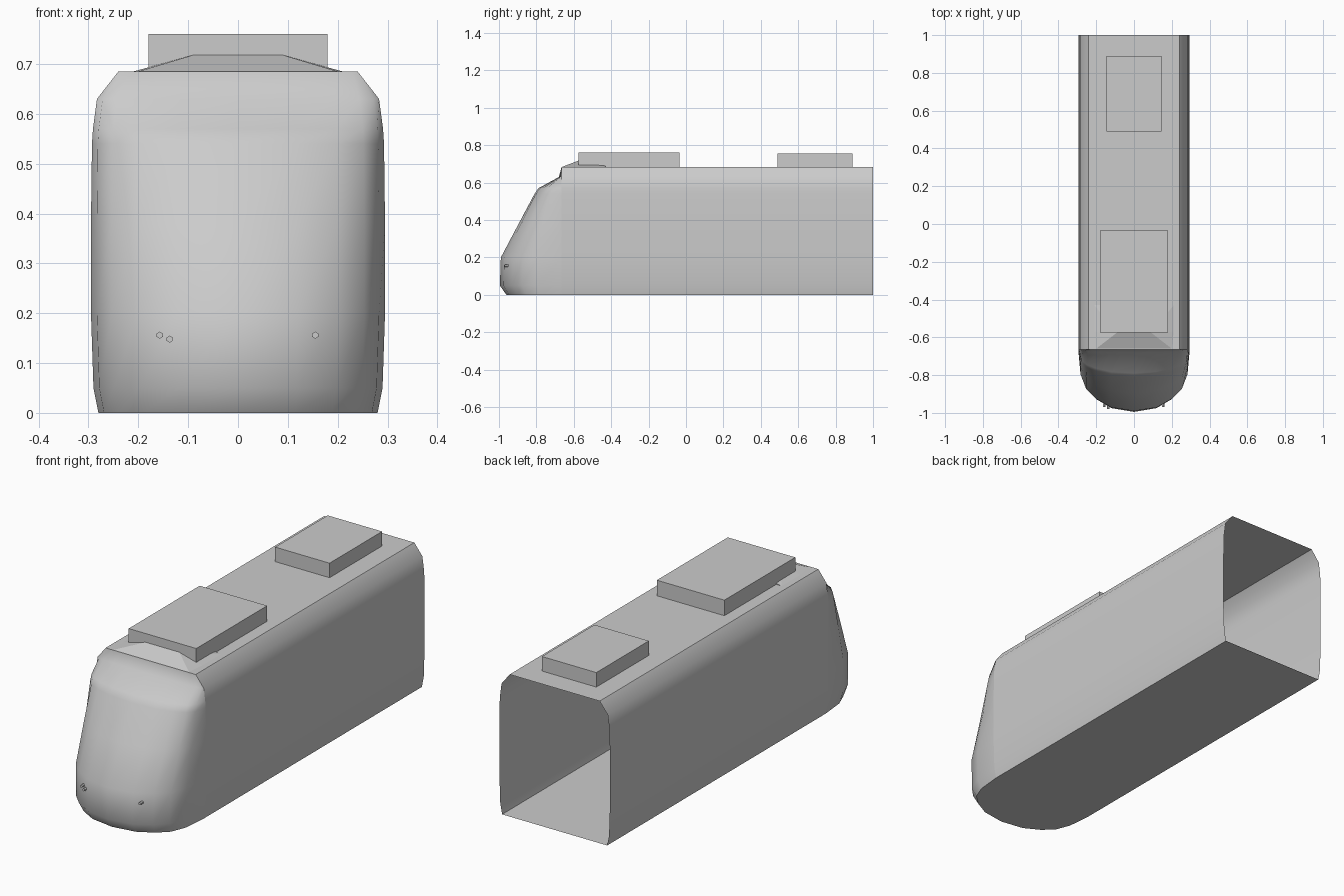
import bpy, bmesh, math
from mathutils import Matrix

cube = bpy.data.objects.get("Cube")
if cube:
    bpy.data.objects.remove(cube, do_unlink=True)

grey = bpy.data.materials.new("light grey")
grey.use_nodes = True
grey.diffuse_color = (0.6, 0.6, 0.6, 1)
grey.node_tree.nodes["Principled BSDF"].inputs["Base Color"].default_value = (0.6, 0.6, 0.6, 1)

SEAM, BACK = -0.665, 1.0
# Height, half width and nose depth of each level of the shell
LEVELS = [(0, 0.28, 0.295), (0.05, 0.29, 0.33), (0.2, 0.295, 0.325), (0.38, 0.295, 0.23),
          (0.54, 0.293, 0.145), (0.57, 0.291, 0.125), (0.63, 0.283, 0.015), (0.685, 0.24, 0)]
# Plan of the nose: share of the half width, share of the depth
PLAN = [(1, 0), (0.96, 0.4), (0.86, 0.64), (0.68, 0.8), (0.41, 0.94), (0, 1)]
PLAN += [(-u, d) for u, d in reversed(PLAN[:-1])]


def finish(name, bm, angle=None):
    mesh = bpy.data.meshes.new(name)
    bm.to_mesh(mesh)
    bm.free()
    mesh.materials.append(grey)
    ob = bpy.data.objects.new(name, mesh)
    bpy.context.collection.objects.link(ob)
    if angle:
        bpy.ops.object.select_all(action='DESELECT')
        ob.select_set(True)
        bpy.context.view_layer.objects.active = ob
        bpy.ops.object.shade_smooth_by_angle(angle=math.radians(angle))
    return ob


def skin(bm, rows):
    """Bridge successive rows of points with quads."""
    rows = [[bm.verts.new(p) for p in row] for row in rows]
    for a, b in zip(rows, rows[1:]):
        for i in range(len(a) - 1):
            bm.faces.new((a[i], b[i], b[i + 1], a[i + 1]))


def box(name, half_width, y0, y1, z0, z1):
    bm = bmesh.new()
    bmesh.ops.create_cube(bm, size=1, matrix=Matrix.Translation((0, (y0 + y1) / 2, (z0 + z1) / 2))
                          @ Matrix.Diagonal((2 * half_width, y1 - y0, z1 - z0, 1)))
    finish(name, bm)


# Hollow body, open at the back: sides and roof
section = [(w, z) for z, w, d in LEVELS] + [(-w, z) for z, w, d in reversed(LEVELS)]
bm = bmesh.new()
skin(bm, [[(x, y, z) for x, z in section] for y in (BACK, SEAM)])
finish("body_shell", bm, 40)

# Rounded raked nose
bm = bmesh.new()
skin(bm, [[(w * u, SEAM - d * f, z) for u, f in PLAN] for z, w, d in reversed(LEVELS)])
bmesh.ops.remove_doubles(bm, verts=bm.verts, dist=0.0001)
finish("nose", bm, 60)

# Flat floor following the nose plan
z, w, d = LEVELS[0]
bm = bmesh.new()
outline = [(-w, BACK, z), (w, BACK, z)] + [(w * u, SEAM - d * f, z) for u, f in PLAN]
face = bm.faces.new([bm.verts.new(p) for p in outline])
face.normal_update()
if face.normal.z > 0:
    face.normal_flip()
finish("floor", bm)

# Roof equipment boxes
box("front_roof_box", 0.18, -0.575, -0.035, 0.685, 0.76)
box("rear_roof_box", 0.145, 0.49, 0.89, 0.685, 0.755)

# Low faceted fairing under the front roof box
bm = bmesh.new()
base = [(0.2, -0.66, 0.685), (0.21, -0.57, 0.685), (0.21, -0.43, 0.685)]
ridge = [(0.09, -0.575, 0.718), (0.12, -0.52, 0.705), (0.15, -0.43, 0.695)]
points = base + ridge + [(-x, y, z) for x, y, z in base + ridge]
bmesh.ops.convex_hull(bm, input=[bm.verts.new(p) for p in points])
finish("roof_fairing", bm)

# Small hexagonal pins on the nose
for name, x, y, z in (("right_outer_pin", -0.157, -0.955, 0.156),
                      ("right_inner_pin", -0.137, -0.965, 0.148),
                      ("left_pin", 0.155, -0.955, 0.156)):
    bm = bmesh.new()
    bmesh.ops.create_cone(bm, cap_ends=True, segments=6, radius1=0.007, radius2=0.007, depth=0.03,
                          matrix=Matrix.Translation((x, y, z)) @ Matrix.Rotation(math.pi / 2, 4, 'X'))
    finish(name, bm)
